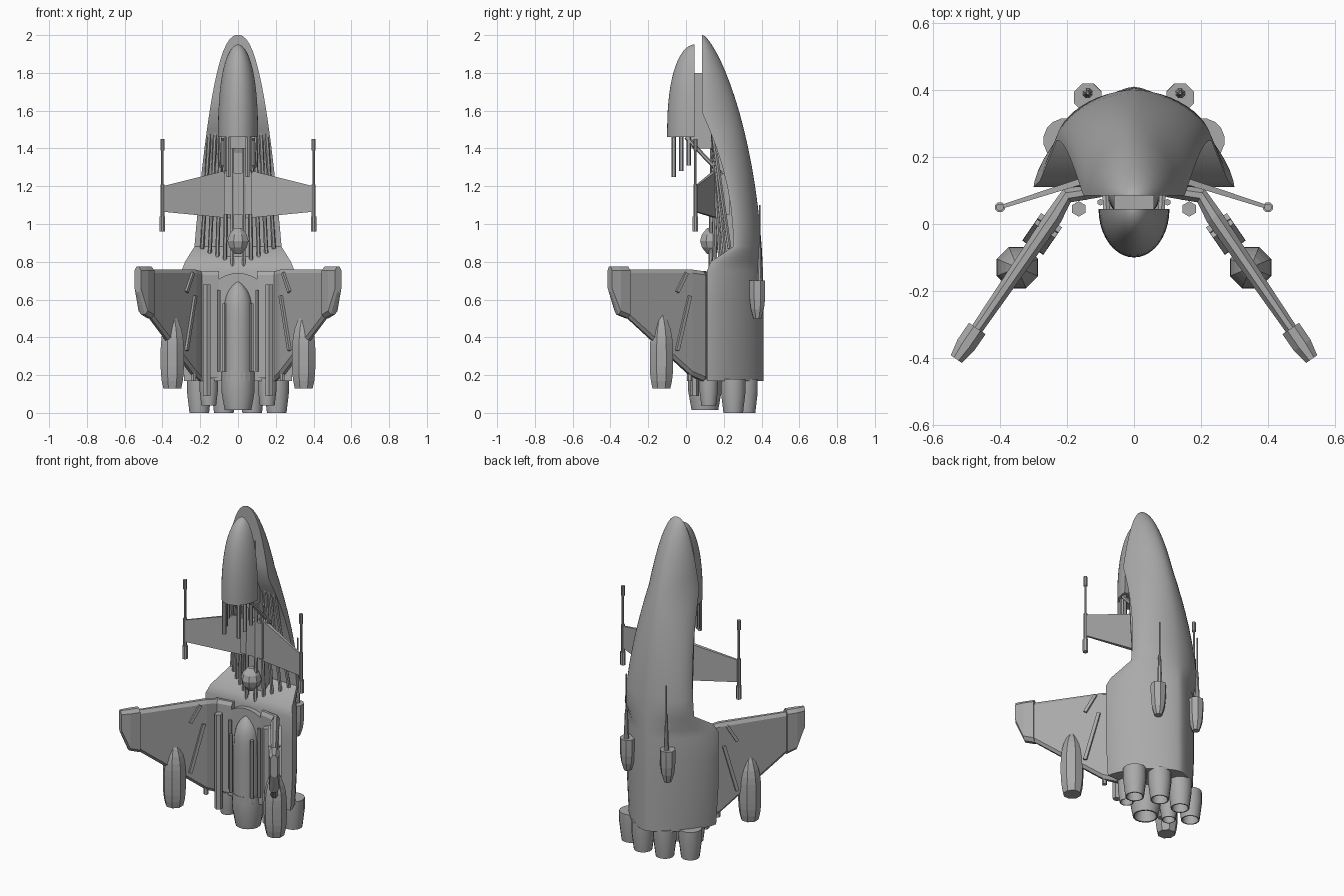
import bpy, bmesh, math
from mathutils import Vector

cube = bpy.data.objects.get("Cube")
if cube:
    bpy.data.objects.remove(cube, do_unlink=True)

grey = bpy.data.materials.new("hull_grey")
grey.use_nodes = True
colour = (0.4, 0.4, 0.4, 1)
grey.diffuse_color = colour
grey.node_tree.nodes["Principled BSDF"].inputs["Base Color"].default_value = colour

hull_base = 0.17
deck = 0.75
pod_base = 1.46


def loft(name, rings, smooth=False):
    """Skin a list of equal-length closed rings and cap both ends."""
    bm = bmesh.new()
    loops = [[bm.verts.new(point) for point in ring] for ring in rings]
    count = len(loops[0])
    for low, high in zip(loops, loops[1:]):
        for i in range(count):
            j = (i + 1) % count
            bm.faces.new((low[i], low[j], high[j], high[i]))
    bm.faces.new(reversed(loops[0]))
    bm.faces.new(loops[-1])
    bmesh.ops.recalc_face_normals(bm, faces=bm.faces)
    mesh = bpy.data.meshes.new(name)
    bm.to_mesh(mesh)
    bm.free()
    mesh.materials.append(grey)
    part = bpy.data.objects.new(name, mesh)
    bpy.context.collection.objects.link(part)
    if smooth:
        bpy.ops.object.select_all(action="DESELECT")
        part.select_set(True)
        bpy.context.view_layer.objects.active = part
        bpy.ops.object.shade_smooth_by_angle(angle=math.radians(35))


def rod(name, start, end, profile, sides=8, smooth=False):
    """Turned part; profile holds pairs of fraction along and radius."""
    start, end = Vector(start), Vector(end)
    turn = (end - start).to_track_quat("Z", "Y")
    angles = [math.tau * (i + 0.5) / sides for i in range(sides)]
    rings = [[start.lerp(end, along) + turn @ Vector((radius * math.cos(a), radius * math.sin(a), 0))
              for a in angles] for along, radius in profile]
    loft(name, rings, smooth)


def pipe(name, start, end, radius, sides=6):
    rod(name, start, end, [(0, radius), (1, radius)], sides)


def swell(radius, centre, reach, power, steps=10):
    """Profile that is widest at the centre and narrows towards the ends."""
    fractions = [i / steps for i in range(steps + 1)]
    return [(f, max(radius * (1 - (abs(f - centre) / reach) ** power), 0.004)) for f in fractions]


def nozzle(name, x, y, bottom, radius):
    """Open engine bell with a recessed throat."""
    profile = [(0.6, radius / 2), (0, radius * 0.7), (0, radius * 0.8), (0.6, radius), (1, radius)]
    rod(name, (x, y, bottom), (x, y, hull_base + 0.01), profile, sides=16, smooth=True)


def slab(name, *ends):
    """Flat part between two upright rectangles given as x, y, half depth, bottom, top."""
    loft(name, [[(x, y - half, low), (x, y + half, low), (x, y + half, high), (x, y - half, high)]
                for x, y, half, low, high in ends])


def block(name, width, y, half, low, high):
    slab(name, (-width, y, half, low, high), (width, y, half, low, high))


def arc(steps):
    """Cosine and sine pairs over a half turn."""
    return [(math.cos(math.pi * i / steps), abs(math.sin(math.pi * i / steps)))
            for i in range(steps + 1)]


# Back shell: a rounded back over a flat front, narrowing to the nose
def shell_ring(z, width, front, roundness):
    rise = max(z - 0.6, 0) / 1.4
    back = 0.09 + 0.32 * max(1 - rise ** 2, 0) ** 0.73
    bend = 2 / roundness
    return [(math.copysign(abs(c) ** bend, c) * width, front + (back - front) * s ** bend, z)
            for c, s in arc(24)]


def upper_ring(z):
    width = 0.22 * max(2 - z, 0.001) ** 0.42
    front = max(0.25 - 0.35 * (z - 0.9) ** 2, 0.085)
    return shell_ring(z, width, front, 1.8)


steps = 16
shell = [shell_ring(hull_base, 0.285, 0.11, 1.5)]
shell += [shell_ring(z, 0.3, 0.11, 1.5) for z in (0.4, 0.6, deck)]
shell.append(shell_ring(deck + 0.05, 0.28, 0.13, 1.5))
shell += [upper_ring(0.88 + 1.12 * math.sin(math.pi / 2 * i / steps)) for i in range(steps + 1)]
loft("back_shell", shell, smooth=True)

# Nose pod: a half bullet with a flat back and base
pod = []
for i in range(steps + 1):
    t = math.sin(math.pi / 2 * i / steps)
    size = max(1 - t ** 2.5, 0.001) ** 0.5
    pod.append([(0.106 * size * c, 0.045 - 0.145 * size * s, pod_base + 0.49 * t) for c, s in arc(20)])
loft("nose_pod", pod, smooth=True)

# Neck, spine and front wing mount
block("pod_neck", 0.06, 0.1, 0.07, 1.4, 1.8)
block("spine", 0.06, 0.23, 0.06, deck, pod_base)
block("canard_mount", 0.075, 0.18, 0.05, 1.05, 1.27)
rod("spine_ball", (0, 0.13, 0.84), (0, 0.13, 0.98), swell(0.06, 0.5, 0.6, 2, steps=4))

# Arched front panel
arch = [(-0.15, hull_base)] + [(-0.15 * c, 0.62 + 0.12 * s) for c, s in arc(14)] + [(0.15, hull_base)]
loft("arched_panel", [[(x, y, z) for x, z in arch] for y in (0.08, 0.15)], smooth=True)

# Central tank and main engine
rod("central_tank", (0, 0.09, hull_base), (0, 0.09, 0.7), swell(0.078, 0, 1, 10, steps=20),
    sides=20, smooth=True)
pipe("tank_collar", (0, 0.1, hull_base), (0, 0.1, 0.22), 0.09, sides=20)
nozzle("main_nozzle", 0, 0.1, 0.015, 0.09)

# Main wing plan: a short root, an elbow, then a straight panel to the tip
shoulder, wing_end = Vector((0.24, 0.02)), Vector((0.525, -0.395))
sweep = (wing_end - shoulder).normalized()
across = Vector((-sweep.y, sweep.x))
forward = Vector((0, 1))

for s, side in ((1, "left"), (-1, "right")):
    def at(x, y, z):
        return Vector((s * x, y, z))

    def wing_ring(centre, normal, half, low, high):
        edge = 0.02
        outer = [(-1, low + edge), (-0.4, low), (0.4, low), (1, low + edge)]
        outer += [(1, high - edge), (0.4, high), (-0.4, high), (-1, high - edge)]
        return [at(*(centre + normal * half * k), z) for k, z in outer]

    # Bent main wing with a thicker tip cap
    inner = [wing_ring(Vector((0.1, 0.1)), forward, 0.02, hull_base, deck),
             wing_ring(Vector((0.2, 0.085)), (across + forward) / 2, 0.026, hull_base, deck)]
    panel = [wing_ring(shoulder.lerp(wing_end, t), across, 0.026 - 0.01 * t, 0.2 + 0.38 * t, deck + 0.01)
             for t in (0, 0.82)]
    loft("main_wing_" + side, inner + panel)
    loft("wing_tip_" + side, [wing_ring(shoulder.lerp(wing_end, t), across, half, low, deck + 0.025)
                              for t, half, low in ((0.8, 0.03, 0.5), (0.92, 0.03, 0.52), (1.02, 0.02, 0.64))])

    # Braces on both faces of the wing root
    for face, label in ((-0.028, "inner"), (0.028, "outer")):
        def on_wing(t, z):
            return at(*(shoulder.lerp(wing_end, t) + across * face), z)
        pipe(f"{label}_upper_brace_{side}", on_wing(0.2, 0.64), on_wing(0.08, 0.74), 0.013, sides=4)
        pipe(f"{label}_lower_brace_{side}", on_wing(0.04, 0.62), on_wing(0.2, 0.33), 0.014, sides=4)

    # Wing engine
    rod("wing_engine_" + side, at(0.348, -0.13, 0.13), at(0.348, -0.13, 0.525), swell(0.067, 0.4, 0.65, 3))

    # Front wing and its tip gun
    slab("canard_" + side, (s * 0.04, 0.165, 0.012, 1.03, 1.29), (s * 0.4, 0.05, 0.006, 1.065, 1.2))
    gun = at(0.4, 0.05, 0.96)
    for label, low, high, radius in (("base", 0, 0.08, 0.016), ("body", 0, 0.25, 0.011),
                                     ("barrel", 0.25, 0.45, 0.007), ("muzzle", 0.43, 0.49, 0.011)):
        pipe(f"canard_gun_{label}_{side}", gun + at(0, 0, low), gun + at(0, 0, high), radius, sides=8)

    # Tail engines
    nozzle("outer_nozzle_" + side, s * 0.205, 0.25, 0, 0.066)
    nozzle("inner_nozzle_" + side, s * 0.075, 0.315, 0, 0.066)
    nozzle("front_nozzle_" + side, s * 0.155, 0.12, 0.04, 0.05)

    # Pipes on the front of the lower body
    for label, x, y, low, high, radius in (("long_pipe", 0.165, 0.045, 0.09, 0.68, 0.023),
                                           ("tank_bar", 0.072, 0.035, 0.22, 0.58, 0.011),
                                           ("tank_rail", 0.1, 0.065, 0.22, 0.65, 0.01),
                                           ("root_pipe", 0.235, 0.02, 0.17, 0.32, 0.014)):
        pipe(f"{label}_{side}", at(x, y, low), at(x, y, high), radius)

    # Pipes fanning along the open middle of the hull
    for k in range(5):
        pipe(f"hull_pipe_{k}_{side}", at(0.03 + 0.04 * k, 0.13 + 0.025 * k, deck + 0.03 * k),
             at(0.03 + 0.03 * k, 0.14, 1.5), 0.011)

    # Prongs and sloping strut under the nose pod
    for k in range(3):
        pipe(f"pod_prong_{k}_{side}", at(0.05 + 0.015 * k, -0.065 + 0.04 * k, 1.25 + 0.03 * k),
             at(0.05 + 0.015 * k, -0.065 + 0.04 * k, pod_base + 0.01), 0.012)
    pipe("neck_strut_" + side, at(0.08, 0, pod_base), at(0.09, 0.19, 1.26), 0.011)

    # Back gun: faceted fairing with a thin barrel
    rod("back_gun_fairing_" + side, at(0.138, 0.378, 0.5), at(0.138, 0.378, 0.7), swell(0.045, 0.8, 1, 3, steps=4))
    muzzle = at(0.138, 0.39, 1.1)
    rod("back_gun_barrel_" + side, at(0.138, 0.39, 0.68), muzzle,
        [(0, 0.016), (0.45, 0.009), (0.5, 0.005), (1, 0.004)])
